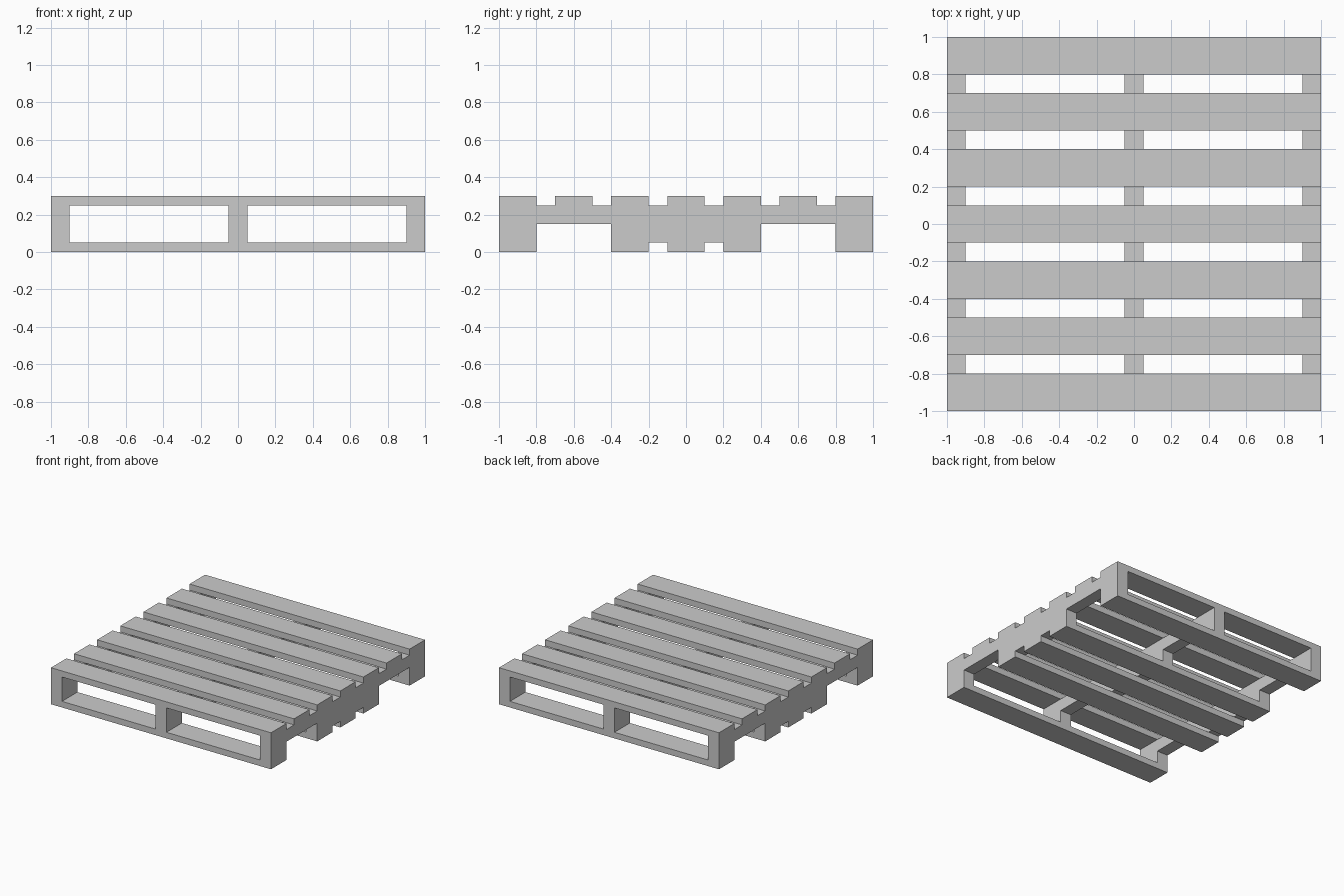
import bpy
import bmesh

cube = bpy.data.objects.get("Cube")
if cube:
    bpy.data.objects.remove(cube, do_unlink=True)

grey = bpy.data.materials.new("plain_grey")
grey.use_nodes = True
colour = (0.6, 0.6, 0.6, 1)
grey.diffuse_color = colour
grey.node_tree.nodes["Principled BSDF"].inputs["Base Color"].default_value = colour


def extrude_profile(name, profile, x, width):
    """Extrude a closed (y, z) outline along x, centred on x."""
    bm = bmesh.new()
    face = bm.faces.new([bm.verts.new((x - width / 2, y, z)) for y, z in profile])
    result = bmesh.ops.extrude_face_region(bm, geom=[face])
    verts = [v for v in result["geom"] if isinstance(v, bmesh.types.BMVert)]
    bmesh.ops.translate(bm, verts=verts, vec=(width, 0, 0))
    bmesh.ops.recalc_face_normals(bm, faces=bm.faces)
    mesh = bpy.data.meshes.new(name)
    bm.to_mesh(mesh)
    bm.free()
    mesh.materials.append(grey)
    obj = bpy.data.objects.new(name, mesh)
    bpy.context.collection.objects.link(obj)


def board(name, y, z):
    """Full-width plank with its underside at z."""
    a, b, top = y - 0.1, y + 0.1, z + 0.05
    extrude_profile(name, [(a, z), (b, z), (b, top), (a, top)], 0, 2)


# Deck boards, evenly spaced
for i in range(7):
    board(f"deck_board_{i + 1}", -0.9 + 0.3 * i, 0.25)

# Bottom boards, with wide gaps at the fork notches
for i, y in enumerate((-0.9, -0.3, 0, 0.3, 0.9)):
    board(f"bottom_board_{i + 1}", y, 0)

# Stringers with two fork notches in the underside
half = [(0.4, 0.05), (0.4, 0.15), (0.8, 0.15), (0.8, 0.05), (1, 0.05), (1, 0.25)]
outline = half + [(-y, z) for y, z in reversed(half)]
for name, x in (("right", -0.95), ("middle", 0), ("left", 0.95)):
    extrude_profile(f"{name}_stringer", outline, x, 0.1)
